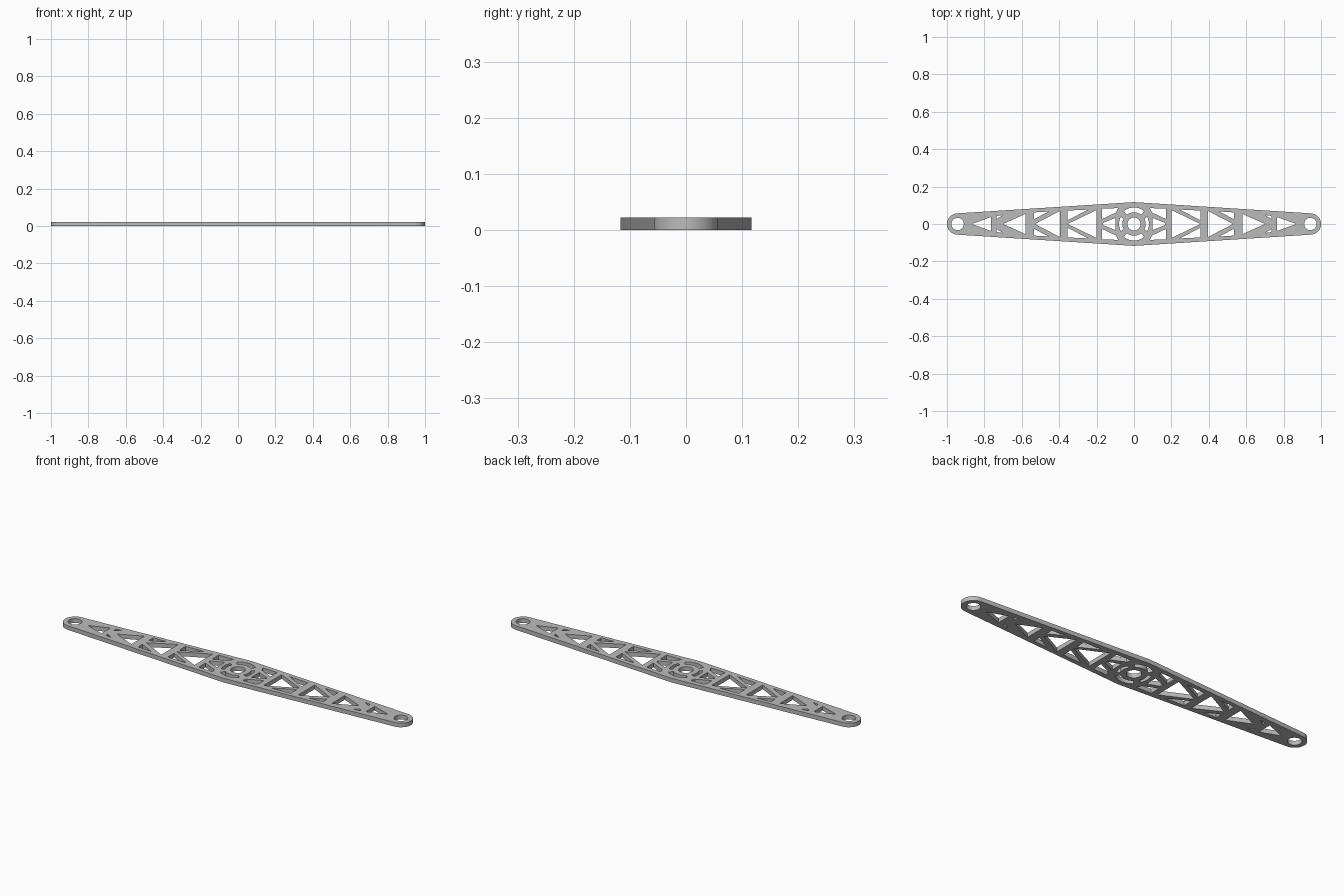
import bpy
from math import cos, sin, radians

cube = bpy.data.objects.get("Cube")
if cube:
    bpy.data.objects.remove(cube)

THICK = 0.022
END_X, END_R = 0.943, 0.057

grey = bpy.data.materials.new("light_grey")
grey.use_nodes = True
grey.diffuse_color = (0.5, 0.5, 0.5, 1)
grey.node_tree.nodes["Principled BSDF"].inputs["Base Color"].default_value = (0.5, 0.5, 0.5, 1)

curve = bpy.data.curves.new("truss_arm", "CURVE")
curve.dimensions = "2D"
curve.fill_mode = "BOTH"
curve.extrude = THICK / 2


def loop(points):
    spline = curve.splines.new("POLY")
    spline.points.add(len(points) - 1)
    for p, (x, y) in zip(spline.points, points):
        p.co = (x, y, 0, 1)
    spline.use_cyclic_u = True


def arc(cx, r, a, b, n):
    angles = [radians(a + (b - a) * i / n) for i in range(n + 1)]
    return [(cx + r * cos(t), r * sin(t)) for t in angles]


def mirrored(points, in_y=False):
    for sx in (1, -1):
        for sy in (1, -1) if in_y else (1,):
            loop([(sx * x, sy * y) for x, y in points])


def slot(r1, r2, a, b):
    loop(arc(0, r2, a, b, 14) + arc(0, r1, b, a, 14))


# Tapered outline with rounded ends
loop(arc(END_X, END_R, -87, 87, 24) + [(0, 0.117)]
     + arc(-END_X, END_R, 93, 267, 24) + [(0, -0.117)])

# Pivot holes and hub hole
mirrored(arc(END_X, 0.033, 0, 350, 35))
loop(arc(0, 0.035, 0, 350, 35))

# Curved slots around the hub
for turn in (0, 180):
    slot(0.062, 0.088, 52 + turn, 128 + turn)
    slot(0.062, 0.08, -28 + turn, 28 + turn)

# Hub side windows
mirrored([(0.1, -0.033), (0.165, -0.006), (0.165, 0.006), (0.1, 0.033)])
mirrored([(0.17, 0.082), (0.17, 0.027), (0.095, 0.062), (0.085, 0.085)], True)

# Main triangular windows: base x, half height, tip x
for base, half, tip in ((0.2, 0.075, 0.355), (0.395, 0.07, 0.53),
                        (0.58, 0.054, 0.7), (0.765, 0.037, 0.868)):
    mirrored([(base, -half), (tip, 0), (base, half)])

# Small corner windows: bar x, top, bottom, inner x
for bar, top, low, inner in ((0.355, 0.072, 0.02, 0.245),
                             (0.535, 0.062, 0.025, 0.455),
                             (0.735, 0.043, 0.026, 0.7)):
    mirrored([(bar, top), (bar, low), (inner, top + 0.005)], True)

# Turn the filled profile into a mesh plate
arm = bpy.data.objects.new("truss_arm", curve)
bpy.context.collection.objects.link(arm)
arm.location.z = THICK / 2
curve.materials.append(grey)
bpy.ops.object.select_all(action="DESELECT")
arm.select_set(True)
bpy.context.view_layer.objects.active = arm
bpy.ops.object.convert(target="MESH")
bpy.ops.object.mode_set(mode="EDIT")
bpy.ops.mesh.select_all(action="SELECT")
bpy.ops.mesh.remove_doubles(threshold=0.0001)
bpy.ops.mesh.normals_make_consistent(inside=False)
bpy.ops.object.mode_set(mode="OBJECT")
bpy.ops.object.shade_smooth_by_angle()
